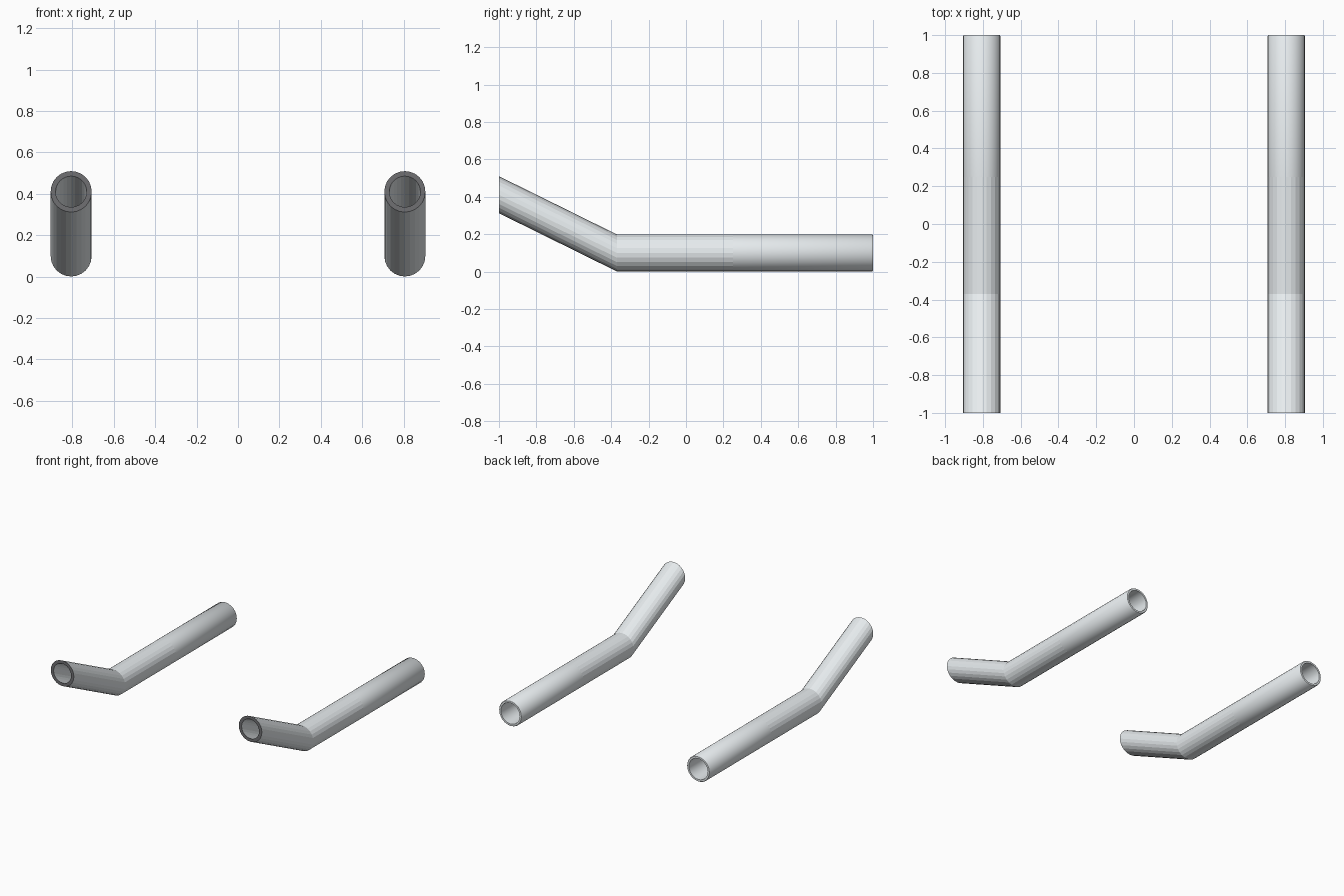
import bpy, bmesh
from math import cos, sin, tau

if "Cube" in bpy.data.objects:
    bpy.data.objects.remove(bpy.data.objects["Cube"])

SIDES = 24
X, R_OUT, R_IN = 0.806, 0.099, 0.075

# Side path of the pipe (y, z): bent-up front, straight rear
outer = [(-1.0, 0.411, R_OUT), (-0.37, 0.1, R_OUT), (0.25, 0.1, R_OUT),
         (0.995, 0.1, R_OUT), (1.0, 0.1, R_OUT - 0.004)]
inner = [(1.0, 0.1, R_IN + 0.006), (0.25, 0.1, R_IN), (-0.37, 0.1, R_IN), (-1.0, 0.411, R_IN)]


def ring(bm, y, z, r):
    return [bm.verts.new((X + r * cos(tau * i / SIDES), y, z + r * sin(tau * i / SIDES)))
            for i in range(SIDES)]


def material(name, colour):
    m = bpy.data.materials.new(name)
    m.diffuse_color = (*colour, 1)
    m.use_nodes = True
    m.node_tree.nodes["Principled BSDF"].inputs["Base Color"].default_value = m.diffuse_color
    return m


# Hollow pipe: outer skin, rear rim, inner bore and front rim in one closed loop
bm = bmesh.new()
rings = [ring(bm, *s) for s in outer + inner]
for k, a in enumerate(rings):
    b = rings[(k + 1) % len(rings)]
    for i in range(SIDES):
        j = (i + 1) % SIDES
        f = bm.faces.new((a[i], a[j], b[j], b[i]))
        # Straight rear section is smooth, front section faceted
        f.smooth = f.calc_center_median().y > 0.25
        # Front rim is darker
        f.material_index = 1 if k == len(rings) - 1 else 0
bmesh.ops.recalc_face_normals(bm, faces=bm.faces)
for e in bm.edges:
    if len(e.link_faces) == 2 and e.calc_face_angle(0) > 0.9:
        e.smooth = False
mesh = bpy.data.meshes.new("bent_pipes")
bm.to_mesh(mesh)
bm.free()
mesh.materials.append(material("pale_metal", (0.8, 0.84, 0.86)))
mesh.materials.append(material("dark_rim", (0.16, 0.16, 0.17)))

# Pair of pipes, mirrored across the centre
pipes = bpy.data.objects.new("bent_pipes", mesh)
bpy.context.collection.objects.link(pipes)
mirror = pipes.modifiers.new("mirror", 'MIRROR')
mirror.use_axis[0] = True
